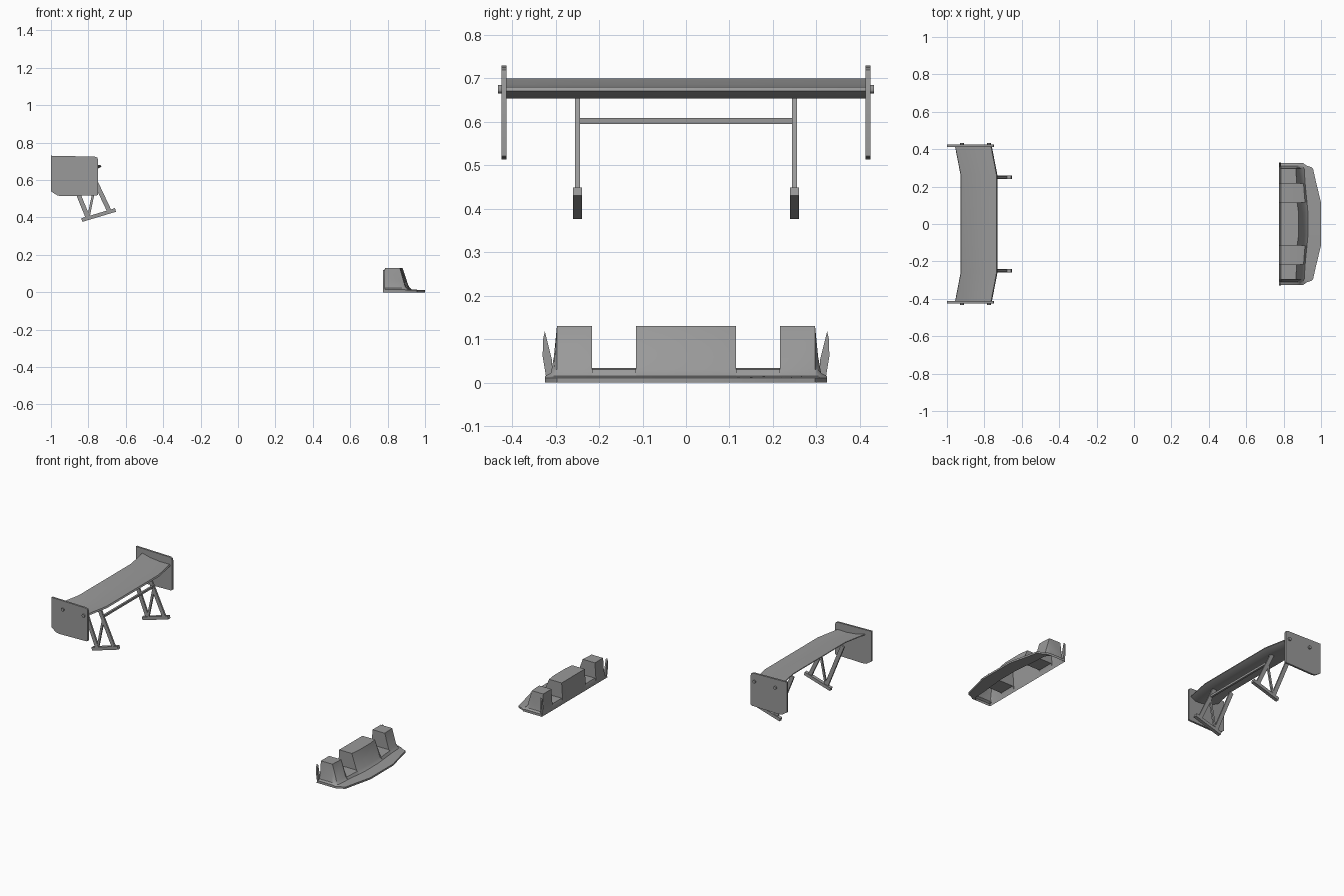
import bpy, bmesh, math
from mathutils import Vector, Matrix

cube = bpy.data.objects.get("Cube")
if cube:
    bpy.data.objects.remove(cube, do_unlink=True)

grey = bpy.data.materials.new("satin_grey")
GREY = (0.32, 0.32, 0.32, 1)
grey.use_nodes = True
grey.diffuse_color = GREY
grey.node_tree.nodes["Principled BSDF"].inputs["Base Color"].default_value = GREY


def finish(name, bm, angle=30):
    bmesh.ops.remove_doubles(bm, verts=bm.verts, dist=1e-5)
    bmesh.ops.dissolve_degenerate(bm, edges=bm.edges, dist=1e-5)
    bmesh.ops.recalc_face_normals(bm, faces=bm.faces)
    mesh = bpy.data.meshes.new(name)
    bm.to_mesh(mesh)
    bm.free()
    mesh.materials.append(grey)
    ob = bpy.data.objects.new(name, mesh)
    bpy.context.collection.objects.link(ob)
    bpy.ops.object.select_all(action='DESELECT')
    ob.select_set(True)
    bpy.context.view_layer.objects.active = ob
    bpy.ops.object.shade_smooth_by_angle(angle=math.radians(angle))
    return ob


def loft(name, sections, closed, angle=30):
    """Skin a list of equal-length point rings and cap both ends."""
    bm = bmesh.new()
    rings = [[bm.verts.new(p) for p in s] for s in sections]
    n = len(rings[0])
    for a, b in zip(rings, rings[1:]):
        for i in range(n if closed else n - 1):
            j = (i + 1) % n
            bm.faces.new((a[i], a[j], b[j], b[i]))
    bm.faces.new(rings[0])
    bm.faces.new(rings[-1])
    return finish(name, bm, angle)


def plate(name, outline, y0, y1):
    """Extrude an x-z outline along y."""
    return loft(name, [[(x, y, z) for x, z in outline] for y in (y0, y1)], True)


def bar(name, start, end, width, y, depth):
    """Flat bar in the x-z plane."""
    a, b = Vector(start), Vector(end)
    d = (b - a).normalized()
    n = Vector((-d.y, d.x)) * width / 2
    return plate(name, [a + n, b + n, b - n, a - n], y - depth / 2, y + depth / 2)


# Wing blade: cambered section, swept back near the tips
blade = [(-0.73, 0.671), (-0.735, 0.68), (-0.80, 0.679), (-0.87, 0.686), (-0.925, 0.70),
         (-0.927, 0.696), (-0.87, 0.672), (-0.81, 0.656), (-0.765, 0.654)]
tips = [(-0.415, -0.03), (-0.26, 0), (0.26, 0), (0.415, -0.03)]
loft("wing_blade", [[(x + dx, y, z) for x, z in blade] for y, dx in tips], True)

# End plates with bolts, and the support frames
plate_outline = [(-1, 0.73), (-0.765, 0.725), (-0.752, 0.72), (-0.748, 0.708),
                 (-0.748, 0.522), (-0.755, 0.518), (-0.94, 0.514), (-0.965, 0.517), (-1, 0.54)]
for side, s in (("left", 1), ("right", -1)):
    plate("end_plate_" + side, plate_outline, s * 0.413, s * 0.425)
    for i, x in enumerate((-0.92, -0.775)):
        bm = bmesh.new()
        turn = Matrix.Translation((x, s * 0.427, 0.675)) @ Matrix.Rotation(math.pi / 2, 4, 'X')
        bmesh.ops.create_cone(bm, cap_ends=True, segments=12, radius1=0.01, radius2=0.01,
                              depth=0.012, matrix=turn)
        finish(f"bolt_{side}_{i}", bm)
    y = s * 0.25
    bar("foot_" + side, (-0.835, 0.386), (-0.655, 0.44), 0.02, y, 0.021)
    bar("rear_strut_" + side, (-0.803, 0.4), (-0.917, 0.68), 0.024, y, 0.011)
    bar("front_strut_" + side, (-0.687, 0.432), (-0.795, 0.66), 0.024, y, 0.011)
    bar("brace_" + side, (-0.80, 0.4), (-0.76, 0.595), 0.013, y, 0.01)

# Tube between the supports
bar("cross_tube", (-0.774, 0.602), (-0.762, 0.602), 0.013, 0, 0.49)

# Splitter shell: y, height, front of top, foot of slope, lip
half = [(0.325, 0.015, 0.87, 0.885, 0.905), (0.311, 0.022, 0.87, 0.90, 0.925),
        (0.304, 0.06, 0.868, 0.905, 0.948), (0.297, 0.13, 0.865, 0.91, 0.957),
        (0.216, 0.13, 0.87, 0.915, 0.975), (0.216, 0.034, 0.89, 0.915, 0.975),
        (0.115, 0.034, 0.895, 0.925, 1.0), (0.115, 0.13, 0.872, 0.925, 1.0),
        (0.06, 0.13, 0.88, 0.93, 1.0)]
rows = half + [(-r[0], *r[1:]) for r in reversed(half)]


def splitter_section(y, h, top, foot, lip):
    base = 0.014
    mid = min(h, 0.03)
    return [(0.775, y, 0), (0.777, y, base), (0.785, y, h), (top, y, h),
            (top + (foot - top) * 0.65, y, mid), (foot, y, base + 0.001),
            (lip, y, 0.011), (lip, y, 0), (foot - 0.01, y, 0)]


loft("splitter", [splitter_section(*r) for r in rows], False, 35)

# Upright fins at the rear corners of the splitter
fin = [(0.308, 0.015), (0.322, 0.013), (0.33, 0.06), (0.329, 0.1), (0.325, 0.118), (0.308, 0.05)]
for side, s in (("left", 1), ("right", -1)):
    loft("corner_fin_" + side, [[(x, s * y, z) for y, z in fin] for x in (0.774, 0.785)], True)
